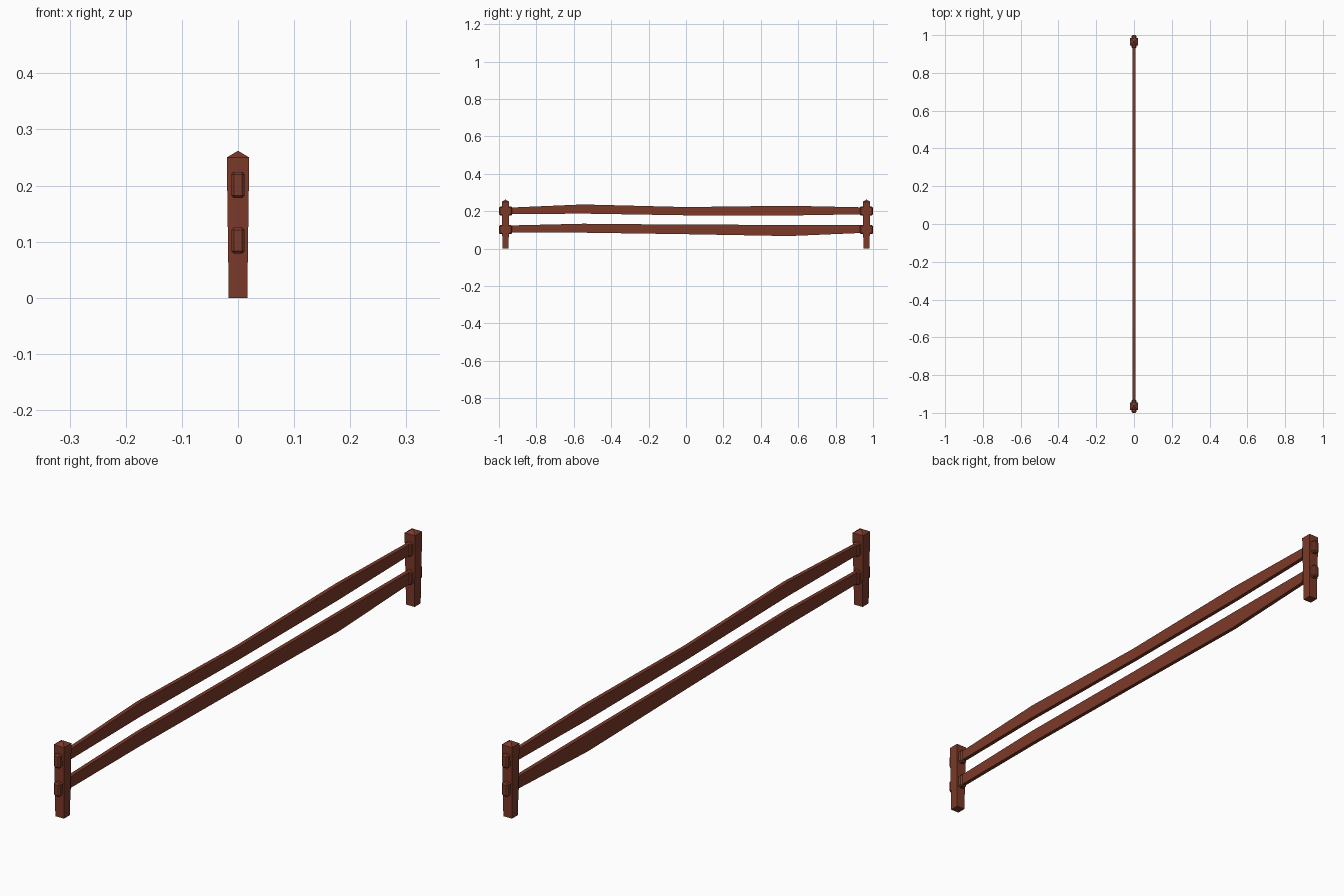
import bpy, bmesh

if "Cube" in bpy.data.objects:
    bpy.data.objects.remove(bpy.data.objects["Cube"])

wood = bpy.data.materials.new("red_brown_wood")
wood.diffuse_color = (0.2, 0.042, 0.022, 1)
wood.use_nodes = True
wood.node_tree.nodes["Principled BSDF"].inputs["Base Color"].default_value = wood.diffuse_color


def finish(name, bm):
    bmesh.ops.recalc_face_normals(bm, faces=bm.faces)
    me = bpy.data.meshes.new(name)
    bm.to_mesh(me)
    bm.free()
    me.materials.append(wood)
    ob = bpy.data.objects.new(name, me)
    bpy.context.collection.objects.link(ob)
    return ob


def loft(name, rings, tip=None):
    """Skin four-cornered rings, capping the start and the end (or a point)."""
    bm = bmesh.new()
    loops = [[bm.verts.new(p) for p in r] for r in rings]
    for a, b in zip(loops, loops[1:]):
        for i in range(4):
            j = (i + 1) % 4
            bm.faces.new((a[i], a[j], b[j], b[i]))
    bm.faces.new(loops[0])
    if tip:
        t = bm.verts.new(tip)
        for i in range(4):
            bm.faces.new((loops[-1][i], loops[-1][(i + 1) % 4], t))
    else:
        bm.faces.new(loops[-1])
    return finish(name, bm)


def square(y, z, h):
    return [(-h, y - h, z), (h, y - h, z), (h, y + h, z), (-h, y + h, z)]


def section(y, z0, z1, h=0.007):
    return [(-h, y, z0), (h, y, z0), (h, y, z1), (-h, y, z1)]


# Tapered posts with pyramid tops, and chamfered rail sleeves through them
for label, y in (("front", -0.965), ("back", 0.965)):
    loft(label + "_post", [square(y, 0, 0.0165), square(y, 0.25, 0.02)],
         tip=(0, y, 0.262))
    for level, z in (("lower", 0.102), ("upper", 0.201)):
        bm = bmesh.new()
        bmesh.ops.create_cube(bm, size=1)
        bmesh.ops.scale(bm, vec=(0.024, 0.07, 0.047), verts=bm.verts)
        bmesh.ops.translate(bm, vec=(0, y, z), verts=bm.verts)
        bmesh.ops.bevel(bm, geom=bm.edges[:], offset=0.005, segments=1,
                        affect='EDGES')
        finish(f"{label}_{level}_rail_sleeve", bm)

# Uneven hand-cut rails: (y, bottom, top) stations
rails = {
    "upper_rail": [(-0.97, 0.184, 0.218), (-0.55, 0.187, 0.236),
                   (0, 0.178, 0.222), (0.55, 0.177, 0.229),
                   (0.97, 0.184, 0.22)],
    "lower_rail": [(-0.97, 0.085, 0.123), (-0.55, 0.085, 0.133),
                   (0, 0.077, 0.128), (0.55, 0.067, 0.127),
                   (0.97, 0.085, 0.125)],
}
for name, stations in rails.items():
    loft(name, [section(*s) for s in stations])
